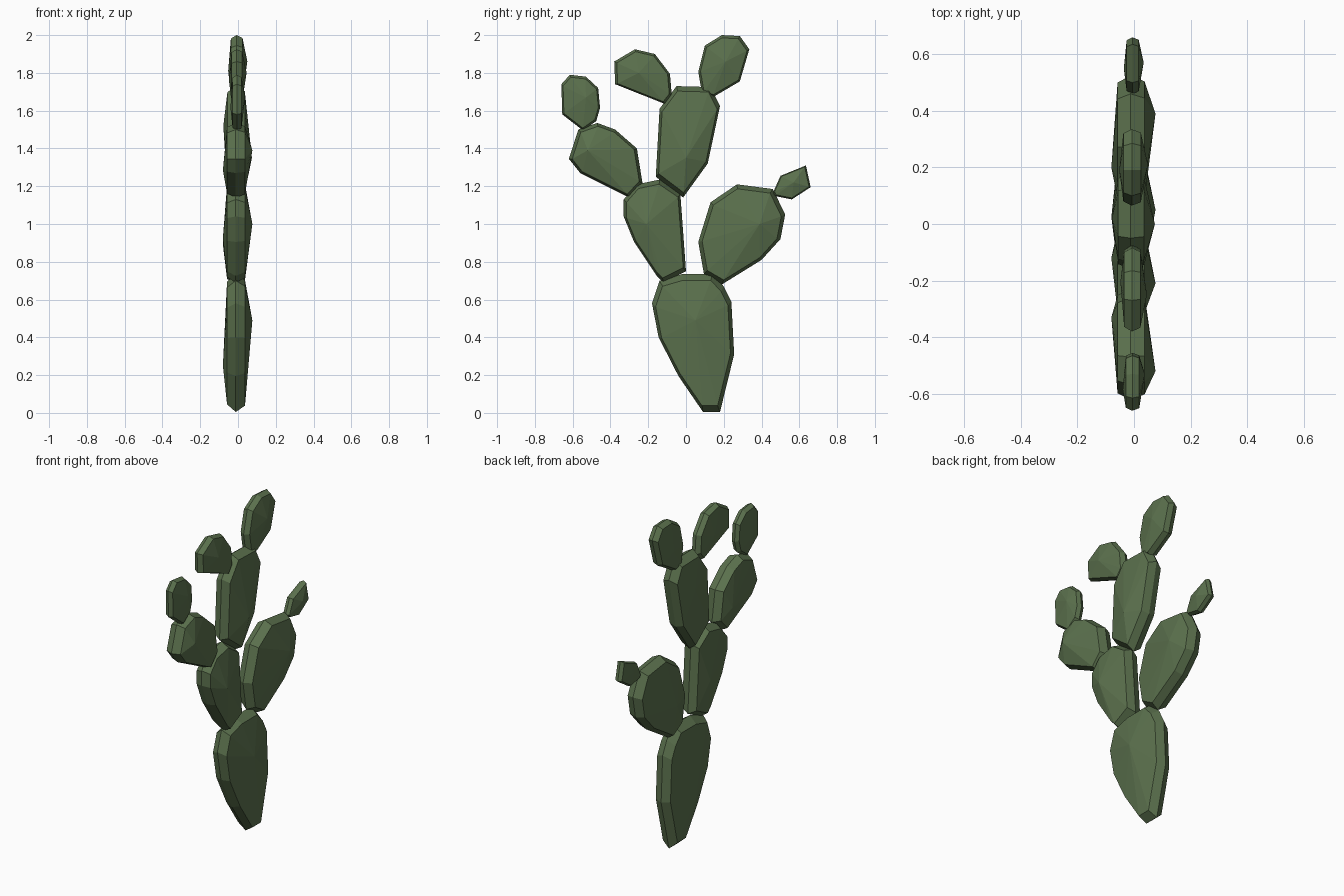
import bpy, bmesh

green = bpy.data.materials.new("cactus green")
green.diffuse_color = (0.105, 0.165, 0.075, 1)


def pad(name, outline, peak, t=1.0):
    """Faceted pad: thin rim, a bevel ring on each side and one bulge point per side."""
    cy = (min(p[0] for p in outline) + max(p[0] for p in outline)) / 2
    cz = (min(p[1] for p in outline) + max(p[1] for p in outline)) / 2
    bm = bmesh.new()
    for y, z in outline:
        bm.verts.new((-0.012 * t, y, z))
        for x, s in ((0.037, 0.91), (-0.058, 0.89)):
            bm.verts.new((x * t, cy + (y - cy) * s, cz + (z - cz) * s))
    bm.verts.new((0.076 * t, peak[0], peak[1]))
    bm.verts.new((-0.08 * t, 2 * cy - peak[0], 2 * cz - peak[1]))
    hull = bmesh.ops.convex_hull(bm, input=bm.verts[:])
    loose = {v for v in hull["geom_interior"] + hull["geom_unused"]
             if isinstance(v, bmesh.types.BMVert) and not v.link_faces}
    bmesh.ops.delete(bm, geom=list(loose), context='VERTS')
    bmesh.ops.recalc_face_normals(bm, faces=bm.faces[:])
    me = bpy.data.meshes.new(name)
    bm.to_mesh(me)
    bm.free()
    me.materials.append(green)
    bpy.context.collection.objects.link(bpy.data.objects.new(name, me))


# Trunk pad
pad("base_pad", [(.09, .005), (.18, .005), (.255, .31), (.24, .59), (.20, .67), (.14, .735),
                 (-.02, .735), (-.14, .70), (-.18, .58), (-.145, .40), (-.04, .195)], (.05, .49))

# Large second and third tier pads
pad("middle_pad", [(-.33, 1.13), (-.26, 1.21), (-.14, 1.235), (-.03, 1.16), (0, .75),
                   (-.12, .69), (-.155, .725), (-.275, .905), (-.33, 1.04)], (-.21, 1.0))
pad("rear_arm_pad", [(.095, .735), (.19, .68), (.40, .81), (.50, .92), (.525, 1.05),
                     (.46, 1.185), (.27, 1.21), (.13, 1.115), (.065, .905)], (.39, 1.0))
pad("front_arm_pad", [(-.62, 1.345), (-.57, 1.50), (-.47, 1.535), (-.375, 1.50),
                      (-.26, 1.40), (-.23, 1.215), (-.30, 1.14), (-.56, 1.27)], (-.52, 1.39))
pad("upper_pad", [(-.05, 1.73), (.13, 1.725), (.18, 1.625), (.115, 1.32), (-.015, 1.14),
                  (-.16, 1.25), (-.14, 1.61), (-.095, 1.67)], (0, 1.35), 0.97)

# Small young pads at the tips
pad("front_tip_pad", [(-.66, 1.74), (-.615, 1.79), (-.53, 1.78), (-.465, 1.72), (-.455, 1.615),
                      (-.475, 1.545), (-.545, 1.495), (-.655, 1.58)], (-.53, 1.67), 0.5)
pad("top_front_pad", [(-.38, 1.86), (-.27, 1.925), (-.165, 1.90), (-.085, 1.795),
                      (-.075, 1.68), (-.11, 1.635), (-.375, 1.74)], (-.25, 1.80), 0.6)
pad("top_rear_pad", [(.19, 2.0), (.285, 1.995), (.335, 1.925), (.285, 1.755), (.14, 1.67),
                     (.085, 1.69), (.065, 1.805), (.10, 1.945)], (.21, 1.86), 0.65)
pad("rear_tip_pad", [(.46, 1.165), (.50, 1.255), (.635, 1.31), (.66, 1.195),
                     (.56, 1.13), (.47, 1.148)], (.57, 1.22), 0.45)
